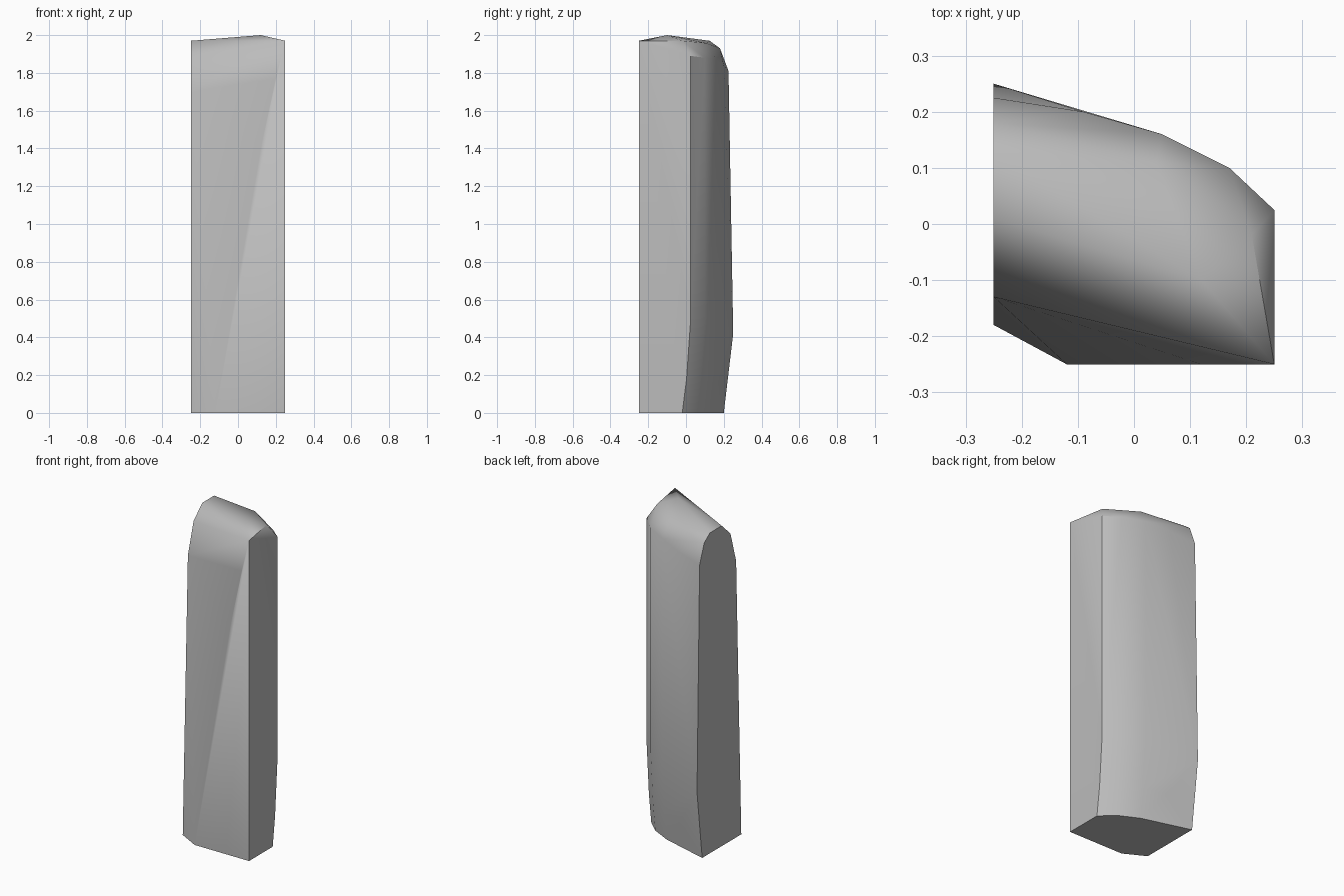
import bpy
import bmesh
import math

cube = bpy.data.objects.get("Cube")
if cube:
    bpy.data.objects.remove(cube, do_unlink=True)

# Single stone grey
grey = bpy.data.materials.new("stone_grey")
grey.use_nodes = True
colour = (0.5, 0.5, 0.5, 1)
grey.diffuse_color = colour
grey.node_tree.nodes["Principled BSDF"].inputs["Base Color"].default_value = colour

points = []

# Flat end with a rounded top, as a y, z profile
for y, z in [(-.18, 0), (-.13, 1.7), (-.075, 1.89), (.01, 1.97), (.125, 1.97),
             (.18, 1.93), (.225, 1.81), (.25, .42), (.2, 0)]:
    points.append((-.25, y, z))

# Curved back: columns that tuck in at the foot and end at a rim
for x, y, rim in [(-.09, .2, 1.84), (.05, .16, 1.87), (.17, .1, 1.88), (.25, .025, 1.89)]:
    points += [(x, y - .045, 0), (x, y - .022, .18), (x, y, .5), (x, y, rim)]

# Flat front, its left border slanting up to the top corner
for x, z in [(.25, 0), (-.12, 0), (.04, .95), (.12, 1.4), (.2, 1.77), (.25, 1.97)]:
    points.append((x, -.25, z))

# Crown
points += [(.12, -.1, 2), (.21, -.02, 1.97), (.04, .11, 1.957)]

bm = bmesh.new()
for p in points:
    bm.verts.new(p)
result = bmesh.ops.convex_hull(bm, input=bm.verts[:])
loose = {v for v in result["geom_interior"] + result["geom_unused"]
         if isinstance(v, bmesh.types.BMVert) and not v.link_faces}
bmesh.ops.delete(bm, geom=list(loose), context="VERTS")
bmesh.ops.dissolve_limit(bm, angle_limit=math.radians(.5),
                         verts=bm.verts[:], edges=bm.edges[:])
bmesh.ops.recalc_face_normals(bm, faces=bm.faces[:])

mesh = bpy.data.meshes.new("standing_stone")
bm.to_mesh(mesh)
bm.free()
mesh.materials.append(grey)
stone = bpy.data.objects.new("standing_stone", mesh)
bpy.context.collection.objects.link(stone)

# Smooth body with crisp outer corners
bpy.ops.object.select_all(action="DESELECT")
stone.select_set(True)
bpy.context.view_layer.objects.active = stone
bpy.ops.object.shade_smooth_by_angle(angle=math.radians(35))
